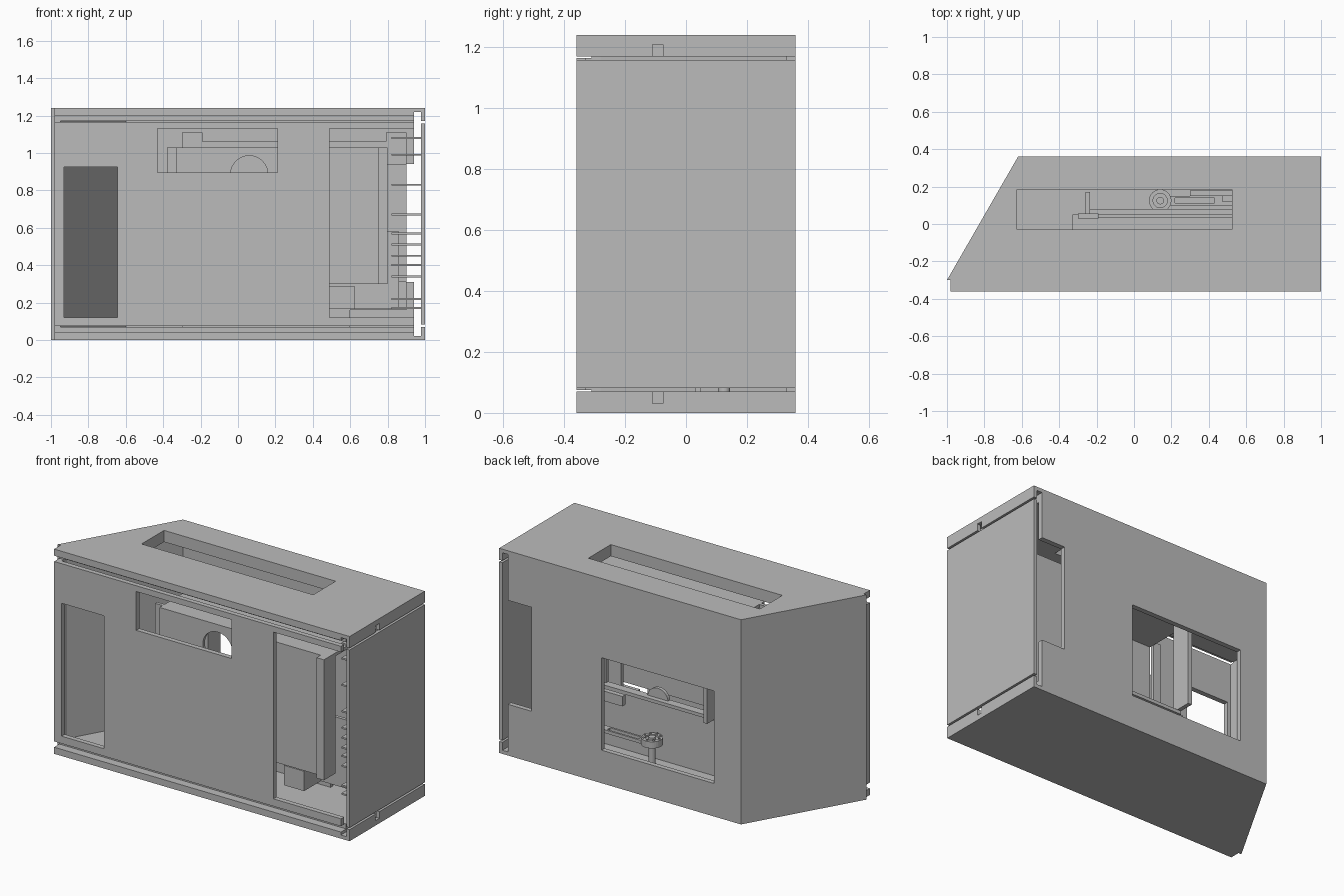
import bpy
import bmesh
import math

if "Cube" in bpy.data.objects:
    bpy.data.objects.remove(bpy.data.objects["Cube"], do_unlink=True)

GREY = (0.5, 0.5, 0.5, 1)
mat = bpy.data.materials.new("plain_grey")
mat.use_nodes = True
mat.diffuse_color = GREY
mat.node_tree.nodes["Principled BSDF"].inputs["Base Color"].default_value = GREY


def finish(name, bm):
    bmesh.ops.recalc_face_normals(bm, faces=bm.faces)
    mesh = bpy.data.meshes.new(name)
    bm.to_mesh(mesh)
    bm.free()
    mesh.materials.append(mat)
    ob = bpy.data.objects.new(name, mesh)
    bpy.context.collection.objects.link(ob)
    return ob


def prism(name, outline, z0, z1):
    bm = bmesh.new()
    face = bm.faces.new([bm.verts.new((x, y, z0)) for x, y in outline])
    top = bmesh.ops.extrude_face_region(bm, geom=[face])["geom"]
    verts = [g for g in top if isinstance(g, bmesh.types.BMVert)]
    bmesh.ops.translate(bm, verts=verts, vec=(0, 0, z1 - z0))
    return finish(name, bm)


def box(name, x0, x1, y0, y1, z0, z1):
    return prism(name, [(x0, y0), (x1, y0), (x1, y1), (x0, y1)], z0, z1)


def cylinder(name, x, y, z, radius, height, sides=32, along_y=False):
    bm = bmesh.new()
    bmesh.ops.create_cone(bm, cap_ends=True, segments=sides, radius1=radius,
                          radius2=radius, depth=height)
    ob = finish(name, bm)
    ob.location = (x, y, z)
    if along_y:
        ob.rotation_euler.x = math.pi / 2
    return ob


def cut(target, *cutters):
    for c in cutters:
        c.hide_render = True
        mod = target.modifiers.new("cut", "BOOLEAN")
        mod.operation = "DIFFERENCE"
        mod.solver = "EXACT"
        mod.object = c
    bpy.context.view_layer.update()
    deps = bpy.context.evaluated_depsgraph_get()
    mesh = bpy.data.meshes.new_from_object(target.evaluated_get(deps))
    target.modifiers.clear()
    target.data = mesh
    for c in cutters:
        bpy.data.objects.remove(c, do_unlink=True)


H = 1.24

# Hollow casing with one slanted end
casing = prism("casing", [(-1, -.3), (-.98, -.3), (-.98, -.36), (1, -.36),
                          (1, .36), (-.62, .36)], 0, H)
cut(casing, prism("cavity", [(-.95, -.33), (.95, -.33), (.95, .33), (-.6, .33),
                             (-.95, -.28)], .07, 1.17))

# Openings in the front, top and back walls
cut(casing, box("left_window", -.93, -.645, -.4, -.32, .12, .925))
cut(casing, box("middle_window", -.43, .21, -.4, -.32, .895, 1.13))
cut(casing, box("right_window", .49, .96, -.4, -.32, .12, 1.13))
cut(casing, box("top_window", -.625, .525, -.03, .185, 1.1, 1.3))
cut(casing, box("back_window", -.44, .314, .3, .4, .2, .76))
cut(casing, box("back_notch", .785, .96, .3, .4, .31, .94))
cut(casing, box("end_channel", .942, .978, -.5, .5, .022, 1.218))

# Grooves and latch slots, mirrored at top and bottom
for low, high, x0, x1, y0, y1 in (
        (.04, .075, -1.1, .95, -.4, -.31),
        (.07, .082, .96, 1.1, -.5, .5),
        (.03, .08, .96, 1.1, -.11, -.075)):
    cut(casing, box("groove_low", x0, x1, y0, y1, low, high))
    cut(casing, box("groove_high", x0, x1, y0, y1, H - high, H - low))

# Inner front panel with a round hole, its flanges and top shelf
panel = box("inner_panel", -.33, .78, -.28, -.26, .3, 1.03)
cut(panel, cylinder("panel_hole", .06, -.27, .885, .1, .2, along_y=True))
box("panel_flange_left", -.38, -.33, -.25, -.23, .3, 1.03)
box("panel_flange_right", .75, .8, -.32, -.21, .3, 1.03)
box("panel_shelf", -.33, .8, -.26, .05, 1.01, 1.03)

# Rear divider: rail, end blocks, lower plate and side plate
box("rail", -.2, .8, .035, .05, 1.03, 1.06)
box("rail_block_right", -.3, -.19, .03, .055, 1.03, 1.11)
box("rail_block_left", .79, .9, .03, .055, 1.03, 1.11)
box("lower_plate", -.3, .6, .03, .05, .07, .44)
box("plate_ledge", -.26, .525, .05, .08, .42, .44)
box("side_plate", .5, .9, .03, .05, .16, 1.03)
box("upright_fin", -.26, -.235, .05, .17, .44, 1.03)
cylinder("plate_dome", .154, .04, .43, .07, .02, along_y=True)

# Blocks near the right window
box("foot_block", .49, .625, -.26, -.1, .165, .285)
box("foot_plate", .49, .86, -.1, -.08, .165, .58)
box("ledge", .3, .525, .15, .18, .4, .46)
box("end_block", .47, .525, .12, .18, .2, .3)

# Thin shelves carried by the end panel
for z in (.17, .22, .34, .4, .45, .51, .57, .67, .83, .99, 1.08):
    box("end_shelf", .82, .98, -.18, .03, z - .005, z + .005)
box("shelf_back", .8, .9, -.02, 0, .31, .94)

# Slotted arm with a ring wheel
arm = box("arm", .14, .525, .1, .15, .19, .21)
cut(arm, box("arm_slot", .22, .43, .112, .138, .1, .3))
wheel = cylinder("wheel", .14, .125, .215, .06, .04)
cut(wheel, cylinder("wheel_bore", .14, .125, .24, .038, .03))
cylinder("wheel_hub", .14, .125, .22, .02, .04)
for i in range(8):
    a = i * math.tau / 8
    cylinder("wheel_pin", .14 + .048 * math.cos(a), .125 + .048 * math.sin(a),
             .237, .006, .01, 12)
cylinder("axle", .14, .125, .13, .02, .13)
